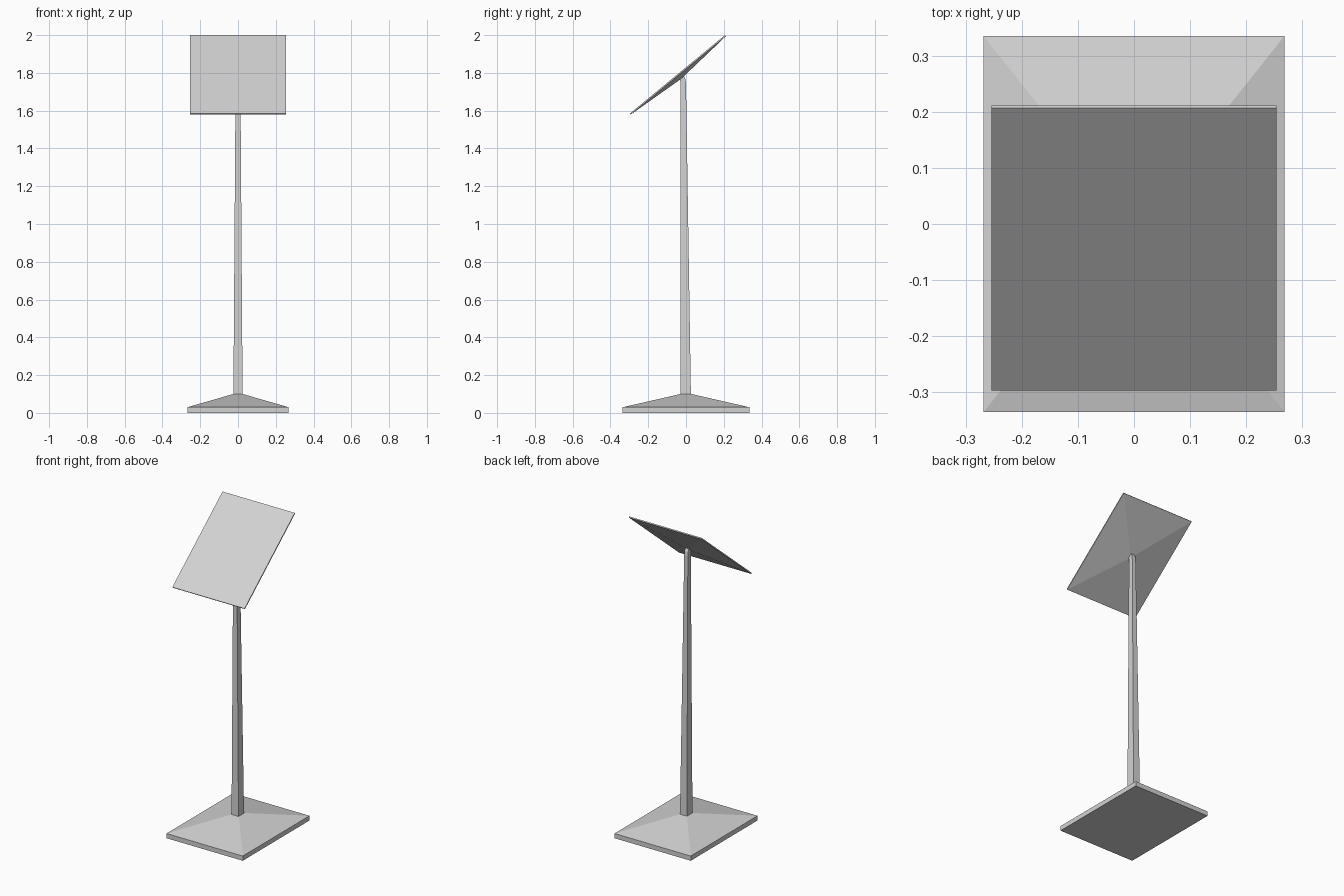
import bpy
import bmesh
from mathutils import Matrix, Vector

cube = bpy.data.objects.get("Cube")
if cube:
    bpy.data.objects.remove(cube, do_unlink=True)

grey = bpy.data.materials.new("light_grey")
grey.use_nodes = True
colour = (0.65, 0.65, 0.65, 1)
grey.diffuse_color = colour
grey.node_tree.nodes["Principled BSDF"].inputs["Base Color"].default_value = colour


def skin(name, rings, matrix=Matrix()):
    """Join matching rings of points into a closed flat-shaded solid."""
    bm = bmesh.new()
    loops = [[bm.verts.new(matrix @ Vector(p)) for p in ring] for ring in rings]
    for a, b in zip(loops, loops[1:]):
        for i in range(len(a)):
            j = (i + 1) % len(a)
            bm.faces.new((a[i], a[j], b[j], b[i]))
    bm.faces.new(loops[0])
    bm.faces.new(loops[-1])
    bmesh.ops.recalc_face_normals(bm, faces=bm.faces)
    mesh = bpy.data.meshes.new(name)
    bm.to_mesh(mesh)
    bm.free()
    mesh.materials.append(grey)
    obj = bpy.data.objects.new(name, mesh)
    bpy.context.collection.objects.link(obj)
    return obj


def rect(hx, hy, z):
    return [(-hx, -hy, z), (hx, -hy, z), (hx, hy, z), (-hx, hy, z)]


# Foot: thin slab rising as a shallow pyramid to the post
skin("base", [rect(0.268, 0.335, 0), rect(0.268, 0.335, 0.03),
              rect(0.025, 0.029, 0.10)])

# Post: vertical front, sloping back, rounded head, narrowing towards the top
profile = [(-0.03, 0.09), (0.026, 0.09), (0.0, 1.74), (-0.003, 1.765),
           (-0.01, 1.782), (-0.02, 1.79), (-0.034, 1.785), (-0.037, 1.775),
           (-0.03, 1.755)]


def post_side(sign):
    return [(sign * (0.025 - 0.007 * z), y, z) for y, z in profile]


skin("post", [post_side(-1), post_side(1)])

# Sign panel: flat face, thin rim, shallow pyramid on the underside
tilt = Matrix.Translation((0, -0.045, 1.7925)) @ Matrix.Rotation(0.689, 4, "X")
skin("sign_panel", [rect(0.254, 0.3265, 0), rect(0.254, 0.3265, -0.007),
                    rect(0.01, 0.012, -0.03)], tilt)
